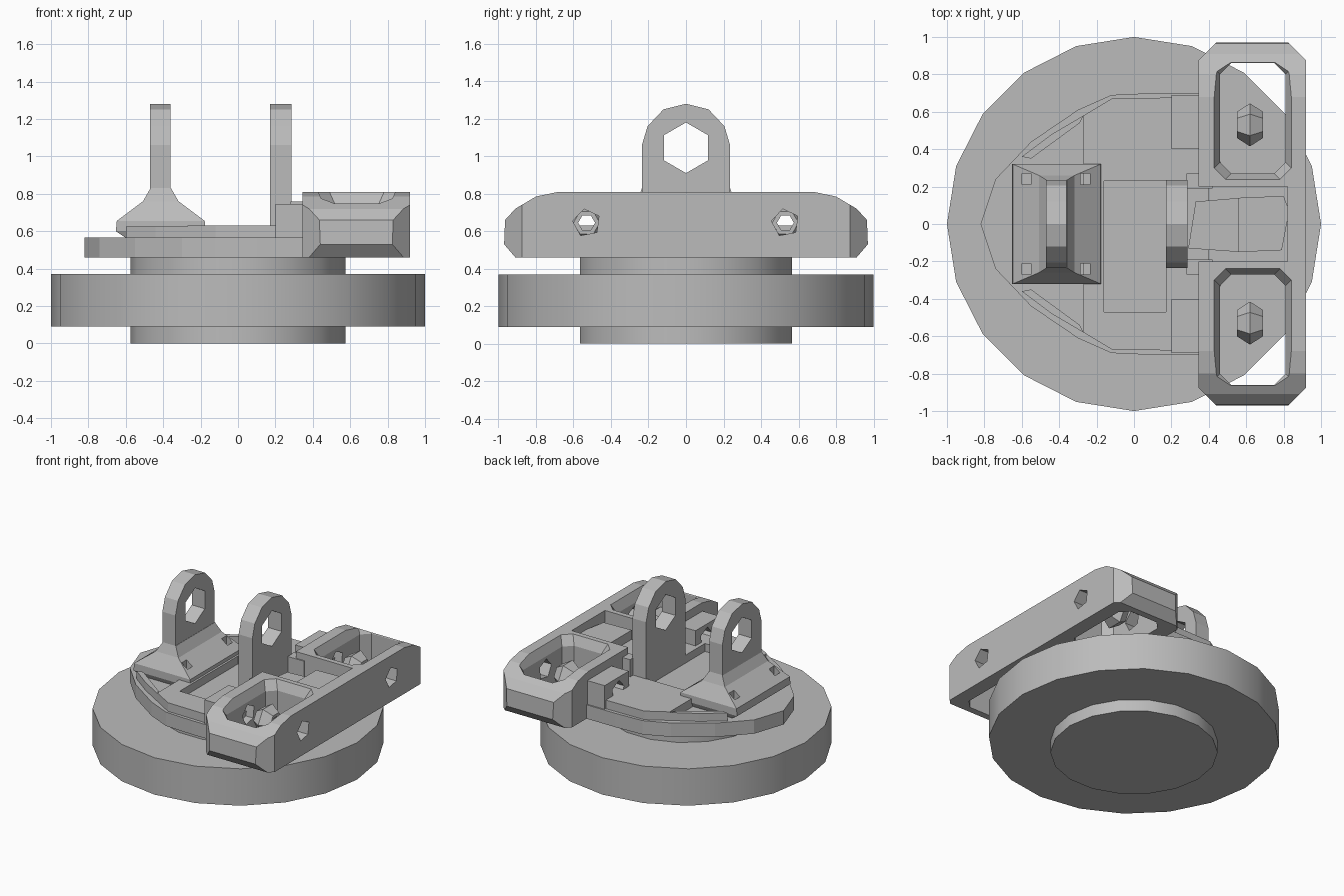
import bpy, bmesh, math

default = bpy.data.objects.get("Cube")
if default:
    bpy.data.objects.remove(default, do_unlink=True)

grey = bpy.data.materials.new("plain grey")
grey.use_nodes = True
grey.diffuse_color = (0.5, 0.5, 0.5, 1)
for node in grey.node_tree.nodes:
    if node.type == 'BSDF_PRINCIPLED':
        node.inputs["Base Color"].default_value = grey.diffuse_color


def loft(name, rings):
    """Solid skinned through rings that share a point count."""
    bm = bmesh.new()
    loops = [[bm.verts.new(p) for p in ring] for ring in rings]
    n = len(loops[0])
    for lo, hi in zip(loops, loops[1:]):
        for i in range(n):
            j = (i + 1) % n
            bm.faces.new((lo[i], lo[j], hi[j], hi[i]))
    bm.faces.new(loops[0])
    bm.faces.new(loops[-1])
    bmesh.ops.recalc_face_normals(bm, faces=bm.faces)
    mesh = bpy.data.meshes.new(name)
    bm.to_mesh(mesh)
    bm.free()
    ob = bpy.data.objects.new(name, mesh)
    bpy.context.collection.objects.link(ob)
    mesh.materials.append(grey)
    return ob


def prism(name, pts, a, b, axis='z'):
    """Extrude a flat outline from a to b along an axis."""
    place = {'z': lambda u, v, w: (u, v, w), 'x': lambda u, v, w: (w, u, v)}[axis]
    return loft(name, [[place(u, v, w) for u, v in pts] for w in (a, b)])


def rect(x0, x1, y0, y1):
    return [(x0, y0), (x1, y0), (x1, y1), (x0, y1)]


def box(name, x0, x1, y0, y1, z0, z1):
    return prism(name, rect(x0, x1, y0, y1), z0, z1)


def ngon(n, r, u=0, v=0, turn=0):
    return [(u + r * math.cos(turn + math.tau * i / n),
             v + r * math.sin(turn + math.tau * i / n)) for i in range(n)]


def chamfered(x0, x1, y0, y1, c):
    return [(x0 + c, y0), (x1 - c, y0), (x1, y0 + c), (x1, y1 - c),
            (x1 - c, y1), (x0 + c, y1), (x0, y1 - c), (x0, y0 + c)]


def mirrored(half):
    return half + [(-u, v) for u, v in reversed(half) if u]


def mirrored_y(half):
    return half + [(u, -v) for u, v in reversed(half) if v]


def boolean(ob, cutter, operation='DIFFERENCE'):
    cutter.hide_render = True
    mod = ob.modifiers.new("cut", 'BOOLEAN')
    mod.operation, mod.object, mod.solver = operation, cutter, 'EXACT'
    bpy.context.view_layer.objects.active = ob
    bpy.ops.object.modifier_apply(modifier=mod.name)
    bpy.data.objects.remove(cutter, do_unlink=True)


def smooth(ob):
    bpy.ops.object.select_all(action='DESELECT')
    ob.select_set(True)
    bpy.context.view_layer.objects.active = ob
    bpy.ops.object.shade_smooth_by_angle(angle=math.radians(30))


# Round base and the hub running through it
smooth(prism("base_disc", ngon(20, 1.0, turn=math.pi / 2), 0.09, 0.37))
smooth(prism("hub", ngon(18, 0.575), 0, 0.47))

# Stepped turntable deck
outline = mirrored_y([(0.4, 0.7), (0.1, 0.7), (-0.12, 0.69), (-0.3, 0.61),
                      (-0.55, 0.44), (-0.74, 0.24), (-0.82, 0)])
prism("lower_deck", outline, 0.46, 0.565)
upper = prism("upper_deck", mirrored_y([(0.4, 0.68), (-0.12, 0.67), (-0.27, 0.58)]),
              0.55, 0.63)
boolean(upper, box("pocket_cutter", -0.16, 0.17, -0.47, 0.23, 0.57, 0.7))
for side in (1, -1):
    prism("deck_lug", [(x, side * y) for x, y in
                       [(-0.6, 0.36), (-0.44, 0.48), (-0.27, 0.58),
                        (-0.29, 0.54), (-0.55, 0.35)]], 0.55, 0.625)

# Two upright eye plates
arch = mirrored([(0.235, 0.56), (0.235, 1.06), (0.205, 1.16), (0.12, 1.25), (0, 1.28)])
for name, x0, x1 in (("outer_eye_plate", -0.47, -0.36), ("inner_eye_plate", 0.17, 0.285)):
    plate = prism(name, arch, x0, x1, 'x')
    boolean(plate, prism("eye_cutter", ngon(6, 0.135, 0, 1.045, math.pi / 2),
                         x0 - 0.1, x1 + 0.1, 'x'))

# Flared foot under the outer plate, with four bolt holes
foot_levels = [(0.56, 0.18, 0.3), (0.6, 0.24, 0.32), (0.655, 0.235, 0.32),
               (0.76, 0.095, 0.26), (0.83, 0.055, 0.235)]
foot = loft("flared_foot", [[(x, y, z) for x, y in rect(-0.413 - w, -0.413 + w, -d, d)]
                            for z, w, d in foot_levels])
for x in (-0.575, -0.26):
    for y in (-0.24, 0.24):
        boolean(foot, box("bolt_cutter", x - 0.025, x + 0.025, y - 0.03, y + 0.03, 0.6, 0.9))

# Long cross bar with chamfered ends
profile = mirrored([(0.91, 0.46), (0.97, 0.53), (0.965, 0.66), (0.91, 0.72),
                    (0.8, 0.785), (0.68, 0.81)])
bar = prism("cross_bar", profile, 0.34, 0.925, 'x')
boolean(bar, prism("plan_trim", chamfered(0.345, 0.92, -0.975, 0.975, 0.1), 0.3, 1),
        'INTERSECT')
boolean(bar, box("middle_cutter", 0.2, 0.82, -0.2, 0.2, 0.6, 1))
for side in (1, -1):
    y0, y1 = sorted((side * 0.27, side * 0.86))
    boolean(bar, prism("bay_cutter", chamfered(0.46, 0.81, y0, y1, 0.06), 0.3, 1))
    # Sloped lip round the bay opening
    lip = [chamfered(0.46 - g, 0.81 + g, y0 - g, y1 + g, 0.06) for g in (0, 0.04)]
    boolean(bar, loft("lip_cutter", [[(x, y, z) for x, y in ring]
                                     for ring, z in zip(lip, (0.74, 0.83))]))
    boolean(bar, prism("bolt_cutter", ngon(5, 0.075, side * 0.53, 0.645, 0.5),
                       0.2, 1.1, 'x'))

    # Drilled block joining the bar to the deck
    b0, b1 = sorted((side * 0.4, side * 0.69))
    block = box("joint_block", 0.2, 0.37, b0, b1, 0.5, 0.745)
    boolean(block, prism("bolt_cutter", ngon(5, 0.075, side * 0.53, 0.645, 0.5),
                         0.1, 0.5, 'x'))

    # Rounded collar hanging in the bay
    collar = loft("bay_collar", [[(x, y, z) for y, z in ngon(6, r, side * 0.53, 0.645)]
                                 for x, r in ((0.55, 0.07), (0.62, 0.115), (0.69, 0.07))])
    boolean(collar, prism("collar_cutter", ngon(6, 0.045, side * 0.53, 0.645),
                          0.4, 0.8, 'x'))

    # Inner rib reaching towards the eye plate
    r0, r1 = sorted((side * 0.19, side * 0.27))
    box("inner_rib", 0.28, 0.42, r0, r1, 0.5, 0.76)

# Stepped pad in the middle recess
prism("low_pad", [(0.29, -0.13), (0.57, -0.15), (0.57, 0.14), (0.33, 0.12)], 0.55, 0.68)
prism("high_pad", [(0.56, -0.15), (0.79, -0.14), (0.83, 0.07), (0.8, 0.15), (0.56, 0.14)],
      0.55, 0.75)
